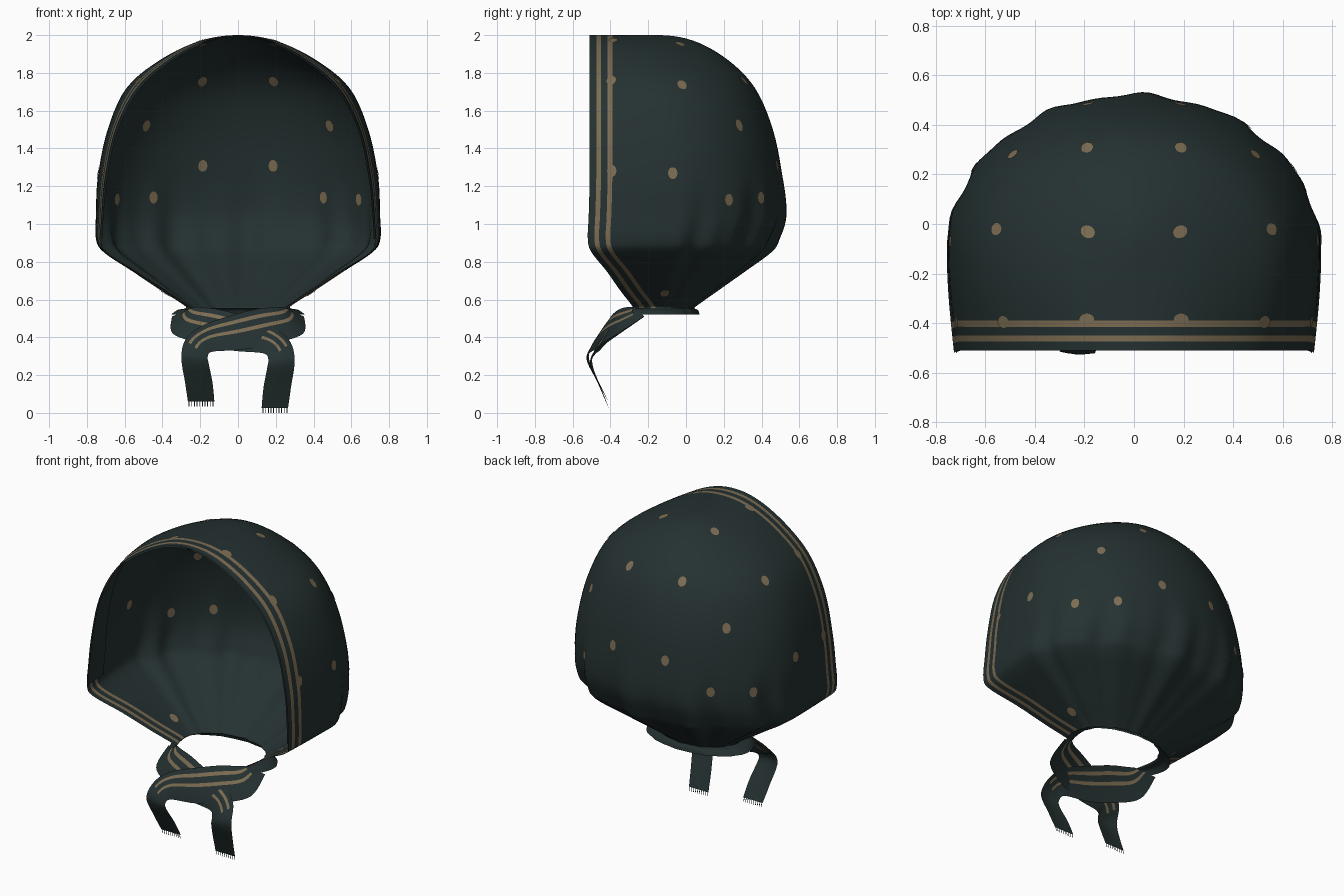
import bpy, bmesh, math
from mathutils import Vector
from mathutils.bvhtree import BVHTree

if "Cube" in bpy.data.objects:
    bpy.data.objects.remove(bpy.data.objects["Cube"])


def material(name, rgb):
    m = bpy.data.materials.new(name)
    m.diffuse_color = (*rgb, 1)
    m.use_nodes = True
    m.node_tree.nodes["Principled BSDF"].inputs["Base Color"].default_value = m.diffuse_color
    return m


CLOTH = material("dark green cloth", (0.018, 0.030, 0.030))
TAN = material("tan print", (0.20, 0.15, 0.085))


def finish(bm, name):
    bmesh.ops.remove_doubles(bm, verts=bm.verts, dist=1e-4)
    me = bpy.data.meshes.new(name)
    bm.to_mesh(me)
    bm.free()
    me.materials.append(CLOTH)
    me.materials.append(TAN)
    ob = bpy.data.objects.new(name, me)
    bpy.context.collection.objects.link(ob)
    for p in me.polygons:
        p.use_smooth = True
    return ob


def grid(bm, rows, is_tan=lambda r, c: False):
    vs = [[bm.verts.new(p) for p in row] for row in rows]
    for r in range(len(vs) - 1):
        for c in range(len(vs[0]) - 1):
            f = bm.faces.new((vs[r][c], vs[r + 1][c], vs[r + 1][c + 1], vs[r][c + 1]))
            f.material_index = int(is_tan(r, c))


def spline(pts, steps, first=None):
    """Catmull-Rom through tuples of any length."""
    pts = [first or pts[0]] + list(pts) + [pts[-1]]
    out = []
    for i in range(1, len(pts) - 2):
        a, b, c, d = pts[i - 1:i + 3]
        for s in range(steps):
            t = s / steps
            out.append(tuple(0.5 * (2 * q + (r - p) * t + (2 * p - 5 * q + 4 * r - w) * t * t
                                    + (3 * q - p - 3 * r + w) * t ** 3)
                             for p, q, r, w in zip(a, b, c, d)))
    out.append(pts[-2])
    return out


# hood sections: height, half width at front edge, widest half width, front y, back y
SECTIONS = [
    (2.0, 0, 0, -.51, -.15), (1.97, .17, .20, -.51, .04), (1.87, .36, .41, -.51, .22),
    (1.72, .53, .59, -.51, .365), (1.5, .645, .69, -.51, .46), (1.25, .70, .742, -.51, .51),
    (1.05, .72, .752, -.515, .52), (.92, .725, .752, -.52, .475), (.85, .70, .71, -.50, .43),
    (.75, .54, .56, -.42, .30), (.65, .385, .41, -.35, .165), (.58, .28, .30, -.295, .07),
    (.555, .25, .275, -.28, .04), (.545, .27, .32, -.285, .06), (.52, .30, .355, -.28, .07)]
STEPS = 5
sections = spline(SECTIONS, STEPS, (1.97, -.17, -.20, -.51, -.34))
BANDS = [0, .035, .06, .095, .12]      # distances from the front edge bounding the stripes


def side_points(sec, sgn):
    z, xf, xw, yf, yb = sec
    ym = yf + .4 * (yb - yf)
    seg = ym - yf
    ds = BANDS + [.12 + (seg - .12) * k / 4 for k in (1, 2, 3)]
    pts = [Vector((sgn * (xf + (xw - xf) * math.sin(math.pi / 2 * d / seg)), yf + d, z)) for d in ds]
    w = max(0, 1 - abs(z - .88) / .42) ** 1.2 * .016      # gathered pleats toward the neck
    n = 36
    for k in range(n + 1):
        th = math.pi / 2 * k / n
        g = sgn * (math.pi / 2 - th)
        o = w * min(1, th * 3) * (math.sin(13 * g + 1) + .6 * math.sin(23 * g))
        pts.append(Vector((sgn * (xw + o) * math.cos(th), ym + (yb + o - ym) * math.sin(th), z)))
    return pts


# hood with two stripes along the face opening
rows = []
for s in sections:
    rows.append(side_points(s, -1) + side_points(s, 1)[-2::-1])
ncol = len(rows[0]) - 1
neck = 12 * STEPS
bm = bmesh.new()
grid(bm, rows, lambda r, c: r < neck and min(c, ncol - 1 - c) in (1, 3))
bm.normal_update()
tree = BVHTree.FromBMesh(bm)
finish(bm, "hood")

# folded hem lining the inside of the face opening
bm = bmesh.new()
for sgn in (-1, 1):
    grid(bm, [[(p.x * .988, p.y, p.z - .01 * max(0, min(1, p.z - 1)))
               for p in side_points(s, sgn)[:6]] for s in sections[:7 * STEPS + 1]])
finish(bm, "inner_hem")

# printed dots, laid on both faces of the cloth
DOTS = [(.19, -.03, 1.97), (.56, -.02, 1.74), (.19, -.385, 1.97), (.51, -.385, 1.74),
        (.19, .31, 1.76), (.50, .29, 1.53), (.19, .49, 1.31), (.45, .39, 1.14),
        (.63, .22, 1.13), (.75, -.07, 1.27), (.71, -.39, 1.28), (.37, -.11, .66)]
centre = Vector((0, -.1, 1.2))
bm = bmesh.new()
for x, y, z in DOTS:
    for sgn in (-1, 1):
        ray = (Vector((sgn * x, y, z)) - centre).normalized()
        hit, nor, _, _ = tree.ray_cast(centre, ray)
        if hit is None:
            continue
        if nor.dot(ray) < 0:
            nor = -nor
        up = (Vector((0, 0, 1)) - nor * nor.z).normalized()
        across = nor.cross(up)
        ring = []
        for k in range(14):
            a = math.tau * k / 14
            p = hit + .025 * math.cos(a) * across + .032 * math.sin(a) * up
            d = (p - centre).normalized()
            h = tree.ray_cast(centre, d)[0]
            ring.append((h if h is not None else p, d))
        for off in (.004, -.004):
            f = bm.faces.new([bm.verts.new(p + d * off) for p, d in ring])
            f.material_index = 1
finish(bm, "printed_dots")

# tie straps: paired upper and lower edge points from the neck to the tail tip
STRAP = [
    (.24, -.28, .56, .35, -.22, .51), (.20, -.31, .56, .345, -.36, .42),
    (.10, -.35, .55, .20, -.44, .37), (-.02, -.39, .52, .03, -.48, .335),
    (-.17, -.42, .47, -.13, -.50, .325), (-.27, -.46, .40, -.16, -.52, .30),
    (-.30, -.515, .30, -.155, -.515, .26), (-.28, -.46, .16, -.135, -.46, .16),
    (-.265, -.41, .06, -.125, -.41, .06)]
ACROSS = [0, .15, .25, .42, .52, .7, .85, 1]


def strap(name, mirror, back, drop):
    bm = bmesh.new()
    rows = []
    for i, e in enumerate(spline(STRAP, 6)):
        f = i / (6 * (len(STRAP) - 1))
        a, b = Vector(e[:3]), Vector(e[3:])
        shift = Vector((0, back * math.sin(math.pi * f), -drop * f * f))
        row = []
        for t in ACROSS:
            p = a.lerp(b, t) + shift
            p.y -= .015 * math.sin(math.pi * t) * math.sin(math.pi * f)
            p.x *= mirror
            row.append(p)
        rows.append(row)
    grid(bm, rows, lambda r, c: c in (1, 3) and r < 31)
    # fringe threads on the tail tip
    a, b = rows[-1][0], rows[-1][-1]
    for k in range(10):
        p = a.lerp(b, (k + .3) / 10)
        q = a.lerp(b, (k + .6) / 10)
        low = Vector((0, .004, -.025))
        bm.faces.new([bm.verts.new(v) for v in (p, q, q + low, p + low)])
    finish(bm, name)


strap("front_tie", 1, 0, 0)
strap("rear_tie", -1, .025, .035)
